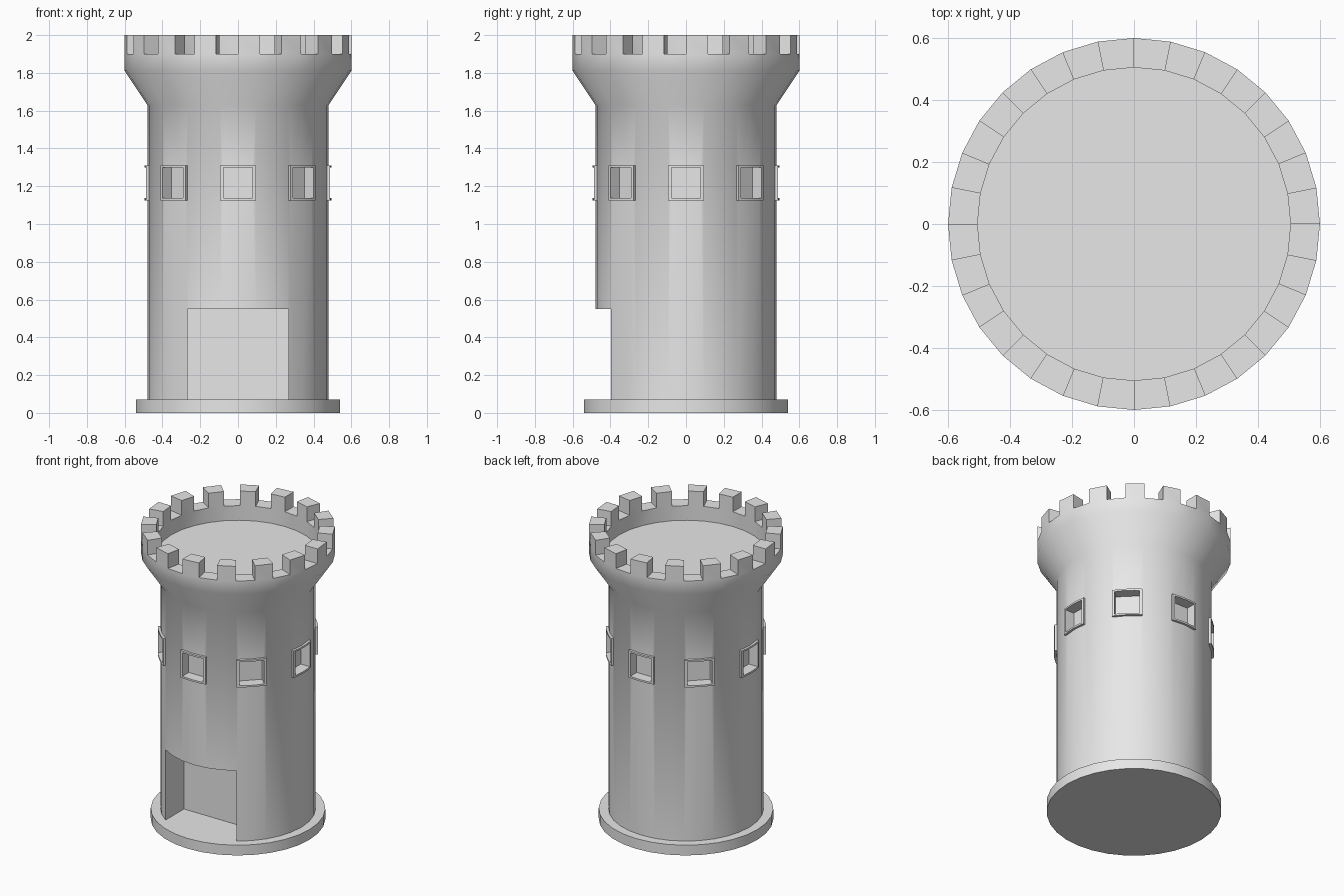
import bpy, bmesh, math
from mathutils import Matrix, Vector

if "Cube" in bpy.data.objects:
    bpy.data.objects.remove(bpy.data.objects["Cube"])

SEGS = 32
stone = bpy.data.materials.new("grey_stone")
stone.diffuse_color = (0.8, 0.8, 0.8, 1)
stone.use_nodes = True
stone.node_tree.nodes["Principled BSDF"].inputs["Base Color"].default_value = stone.diffuse_color


def make(name, bm):
    bmesh.ops.recalc_face_normals(bm, faces=bm.faces)
    me = bpy.data.meshes.new(name)
    bm.to_mesh(me)
    bm.free()
    me.materials.append(stone)
    ob = bpy.data.objects.new(name, me)
    bpy.context.collection.objects.link(ob)
    return ob


def lathe(bm, profile):
    """Capped solid of revolution; returns rows of faces, one row per profile step."""
    rings = [[bm.verts.new((r * math.cos(math.tau * i / SEGS),
                            r * math.sin(math.tau * i / SEGS), z))
              for i in range(SEGS)] for r, z in profile]
    rows = [[bm.faces.new((a[i], a[(i + 1) % SEGS], b[(i + 1) % SEGS], b[i]))
             for i in range(SEGS)] for a, b in zip(rings, rings[1:])]
    bm.faces.new(rings[0][::-1])
    bm.faces.new(rings[-1])
    return rows


def box(bm, lo, hi, rot=Matrix()):
    lo, hi = Vector(lo), Vector(hi)
    size = Matrix.Diagonal((*(hi - lo), 1))
    bmesh.ops.create_cube(bm, size=1, matrix=rot @ Matrix.Translation((lo + hi) / 2) @ size)


def activate(ob):
    bpy.ops.object.select_all(action='DESELECT')
    ob.select_set(True)
    bpy.context.view_layer.objects.active = ob


def cut(ob, cutter):
    activate(ob)
    mod = ob.modifiers.new("cut", 'BOOLEAN')
    mod.operation = 'DIFFERENCE'
    mod.solver = 'EXACT'
    mod.object = cutter
    bpy.ops.object.modifier_apply(modifier=mod.name)


# round base plate
bm = bmesh.new()
lathe(bm, [(0.54, 0), (0.54, 0.07)])
base = make("base_plate", bm)

# tower shaft, flared head and parapet, with every second rim face raised as a merlon
bm = bmesh.new()
rows = lathe(bm, [(0.48, 0.07), (0.48, 1.63), (0.60, 1.81), (0.60, 1.90),
                  (0.505, 1.90), (0.505, 1.80)])
bmesh.ops.recalc_face_normals(bm, faces=bm.faces)
raised = bmesh.ops.extrude_discrete_faces(bm, faces=rows[3][::2])["faces"]
bmesh.ops.translate(bm, verts=list({v for f in raised for v in f.verts}), vec=(0, 0, 0.1))
tower = make("tower", bm)

# curved window surrounds
turns = [Matrix.Rotation(math.tau * k / 8, 4, 'Z') for k in range(8)]
bm = bmesh.new()
half, steps = math.asin(0.093 / 0.487), 4
for turn in turns:
    loops = []
    for s in range(steps + 1):
        a = -half + 2 * half * s / steps
        loops.append([bm.verts.new(turn @ Vector((r * math.sin(a), -r * math.cos(a), z)))
                      for r, z in ((0.47, 1.125), (0.495, 1.125), (0.495, 1.31), (0.47, 1.31))])
    for p, q in zip(loops, loops[1:]):
        for j in range(4):
            bm.faces.new((p[j], p[(j + 1) % 4], q[(j + 1) % 4], q[j]))
    bm.faces.new(loops[0])
    bm.faces.new(loops[-1][::-1])
frames = make("window_frames", bm)

# window recesses
bm = bmesh.new()
for turn in turns:
    box(bm, (-0.078, -0.56, 1.137), (0.078, -0.42, 1.298), turn)
window_cutter = make("window_cutter", bm)
window_cutter.hide_render = True

# doorway recess
bm = bmesh.new()
box(bm, (-0.268, -0.6, -0.1), (0.268, -0.2, 0.55))
door_cutter = make("door_cutter", bm)
door_cutter.hide_render = True

cut(tower, window_cutter)
cut(tower, door_cutter)
cut(frames, window_cutter)
for helper in (window_cutter, door_cutter):
    bpy.data.objects.remove(helper, do_unlink=True)

# smooth round walls, crisp edges
for ob in (base, tower, frames):
    activate(ob)
    bpy.ops.object.shade_smooth_by_angle(angle=math.radians(40))
